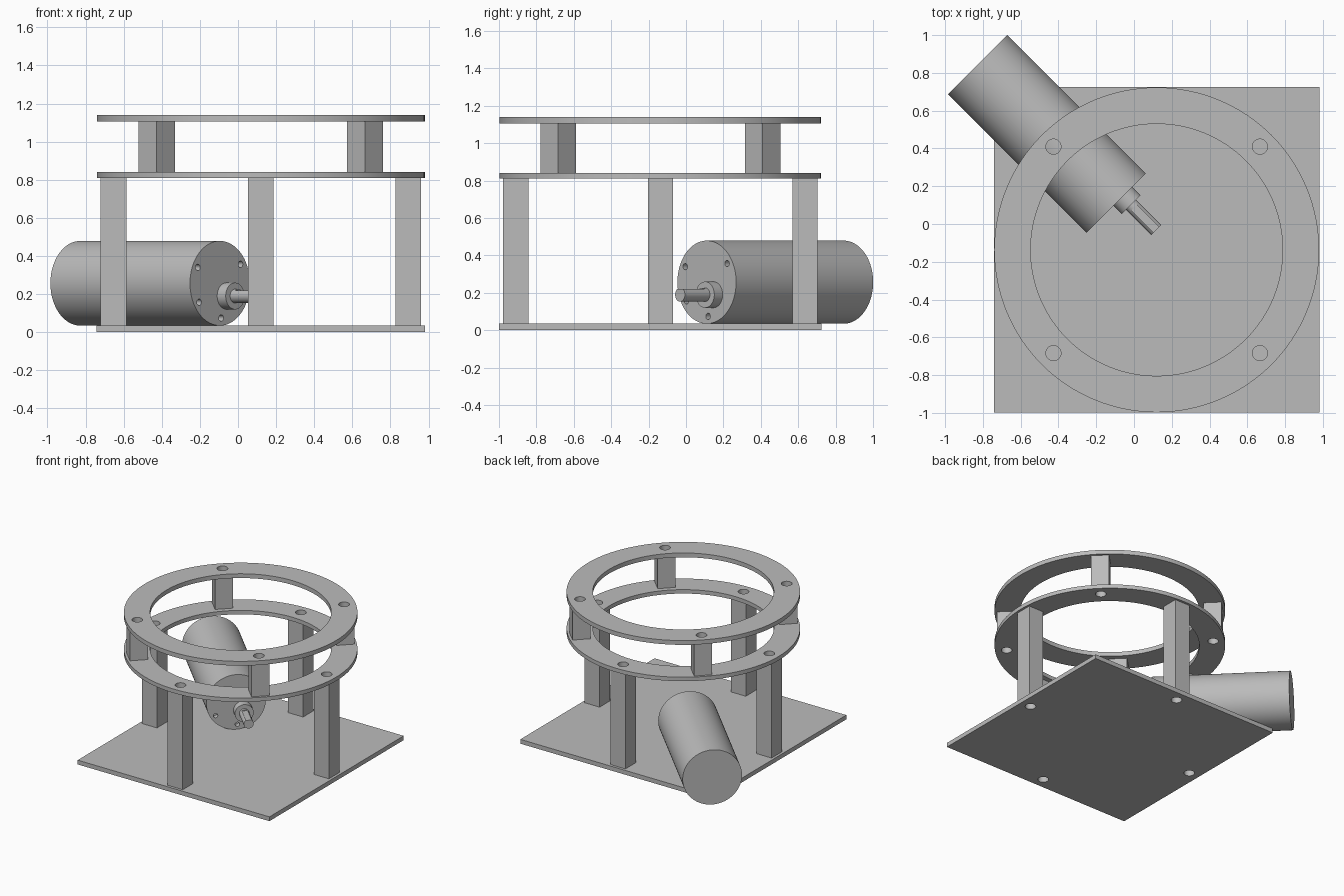
import bpy, bmesh
from math import pi, cos, sin
from mathutils import Matrix, Vector

old = bpy.data.objects.get("Cube")
if old:
    bpy.data.objects.remove(old, do_unlink=True)

grey = bpy.data.materials.new("plain grey")
grey.use_nodes = True
GREY = (0.5, 0.5, 0.5, 1)
grey.diffuse_color = GREY
grey.node_tree.nodes["Principled BSDF"].inputs["Base Color"].default_value = GREY

CX, CY = 0.12, -0.137      # shared centre of plate and rings
BOLT_R = 0.773             # bolt circle radius
STRAIGHT = [i * pi / 2 for i in range(4)]
DIAGONAL = [a + pi / 4 for a in STRAIGHT]


def finish(name, bm, matrix=Matrix()):
    mesh = bpy.data.meshes.new(name)
    bm.to_mesh(mesh)
    bm.free()
    mesh.materials.append(grey)
    ob = bpy.data.objects.new(name, mesh)
    ob.matrix_world = matrix
    bpy.context.collection.objects.link(ob)
    return ob


def add_cylinder(bm, x, y, z0, z1, r, sides=32):
    bmesh.ops.create_cone(bm, cap_ends=True, segments=sides, radius1=r, radius2=r,
                          depth=z1 - z0, matrix=Matrix.Translation((x, y, (z0 + z1) / 2)))


def cylinder(name, x, y, z0, z1, r, sides=64, matrix=Matrix()):
    bm = bmesh.new()
    add_cylinder(bm, x, y, z0, z1, r, sides)
    return finish(name, bm, matrix)


def box(name, x, y, z0, z1, side, turn=0):
    bm = bmesh.new()
    bmesh.ops.create_cube(bm, size=1, matrix=Matrix.Translation((x, y, (z0 + z1) / 2))
                          @ Matrix.Rotation(turn, 4, 'Z')
                          @ Matrix.Diagonal((side, side, z1 - z0, 1)))
    return finish(name, bm)


def bolt_point(angle):
    return CX + BOLT_R * cos(angle), CY + BOLT_R * sin(angle)


def bolt_cutter(name, angles, z0, z1):
    bm = bmesh.new()
    for a in angles:
        add_cylinder(bm, *bolt_point(a), z0, z1, 0.04)
    return finish(name, bm)


def cut(ob, *cutters):
    for c in cutters:
        mod = ob.modifiers.new("cut", 'BOOLEAN')
        mod.operation = 'DIFFERENCE'
        mod.solver = 'EXACT'
        mod.object = c
    bpy.context.view_layer.update()
    deps = bpy.context.evaluated_depsgraph_get()
    mesh = bpy.data.meshes.new_from_object(ob.evaluated_get(deps))
    ob.modifiers.clear()
    ob.data = mesh
    return ob


# Drilling cutters
low_bolts = bolt_cutter("low_bolt_cutter", STRAIGHT, -0.1, 0.95)
high_bolts = bolt_cutter("high_bolt_cutter", DIAGONAL, 0.7, 1.3)
opening = cylinder("opening_cutter", CX, CY, 0.7, 1.3, 0.667, 128)
cutters = [low_bolts, high_bolts, opening]
parts = []

# Base plate and the two rings
parts.append(cut(box("base_plate", CX, CY, 0, 0.035, 1.724), low_bolts))
parts.append(cut(cylinder("lower_ring", CX, CY, 0.81, 0.842, 0.86, 128),
                 opening, low_bolts, high_bolts))
parts.append(cut(cylinder("upper_ring", CX, CY, 1.105, 1.14, 0.86, 128),
                 opening, high_bolts))

# Tall posts under the lower ring, short turned posts between the rings
for i in range(4):
    x, y = bolt_point(STRAIGHT[i])
    parts.append(cut(box(f"tall_post_{i + 1}", x, y, 0.035, 0.81, 0.135), low_bolts))
    x, y = bolt_point(DIAGONAL[i])
    parts.append(cut(box(f"short_post_{i + 1}", x, y, 0.842, 1.105, 0.135, pi / 4),
                     high_bolts))

# Motor frame: local x across the face, local y up, local z out along the shaft
across = Vector((1, 1, 0)).normalized()
up = Vector((0, 0, 1))
out = across.cross(up)
motor = Matrix((across, up, out)).transposed().to_4x4()
motor.translation = (-0.095, 0.111, 0.257)

# Motor body with mounting holes in its front face
bm = bmesh.new()
for degrees in (33, 153, 213, 273):
    a = degrees * pi / 180
    add_cylinder(bm, 0.183 * cos(a), 0.183 * sin(a), -0.04, 0.02, 0.017, 24)
face_holes = finish("face_hole_cutter", bm, motor)
cutters.append(face_holes)
parts.append(cut(cylinder("motor_body", 0, 0, -1.036, 0, 0.222, 96, motor), face_holes))

# Off-centre boss and shaft with a flat on top
SX, SY = 0.05, -0.067
parts.append(cylinder("motor_boss", SX, SY, 0, 0.063, 0.07, 64, motor))
bm = bmesh.new()
bmesh.ops.create_cube(bm, size=0.2, matrix=Matrix.Translation((SX, SY + 0.13, 0.185)))
flat = finish("shaft_flat_cutter", bm, motor)
cutters.append(flat)
parts.append(cut(cylinder("motor_shaft", SX, SY, 0.06, 0.252, 0.037, 48, motor), flat))

# Remove cutters and shade round surfaces smooth
for c in cutters:
    bpy.data.objects.remove(c, do_unlink=True)
bpy.ops.object.select_all(action='DESELECT')
for ob in parts:
    ob.select_set(True)
bpy.context.view_layer.objects.active = parts[0]
bpy.ops.object.shade_smooth_by_angle(angle=pi / 6)
